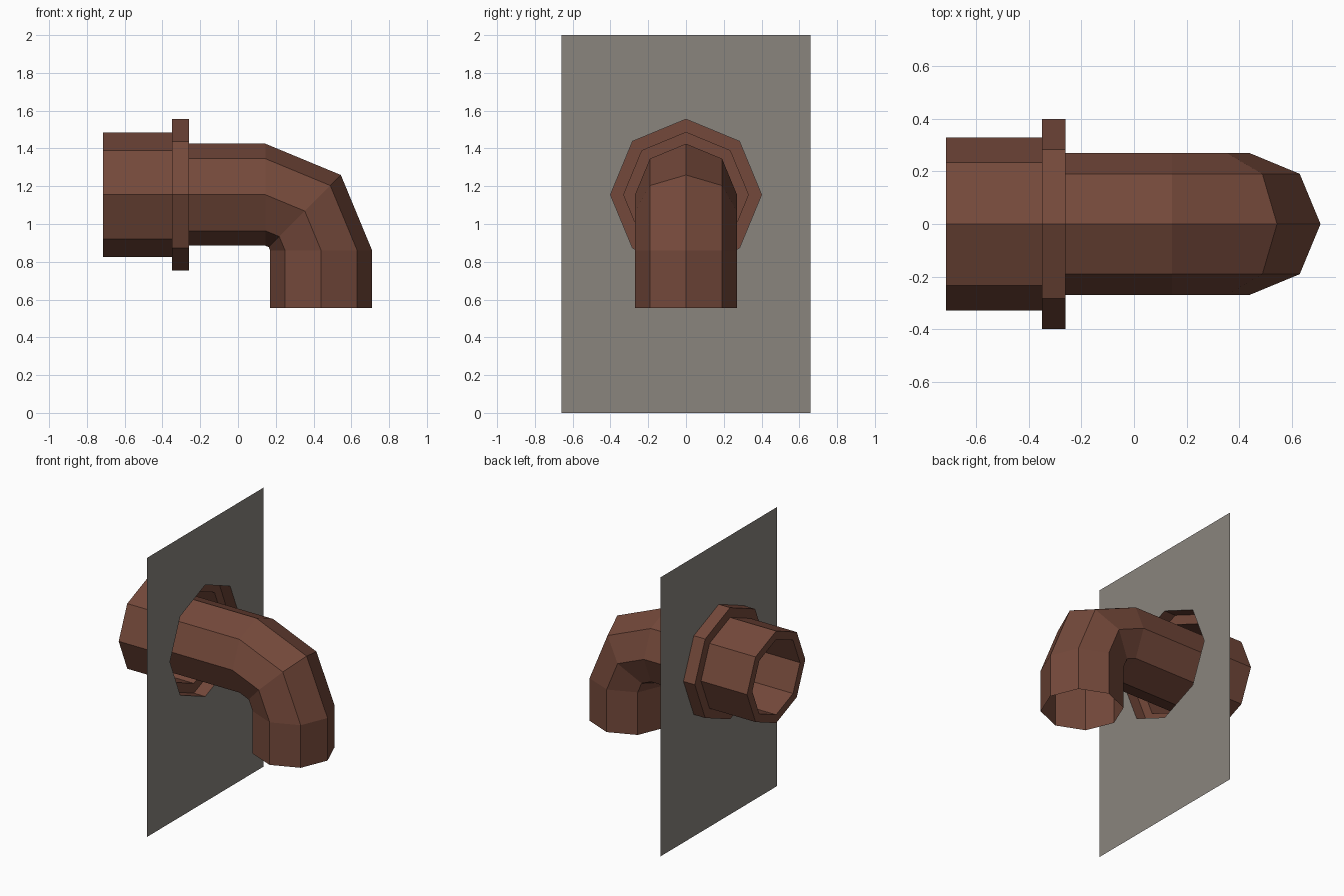
import bpy, math
from mathutils import Vector

if "Cube" in bpy.data.objects:
    bpy.data.objects.remove(bpy.data.objects["Cube"])

SIDES = 8
AXIS_Z = 1.155      # height of the horizontal pipe axis
WALL_X = -0.26      # plane of the wall panel


def material(name, rgb):
    m = bpy.data.materials.new(name)
    m.diffuse_color = (*rgb, 1.0)
    m.use_nodes = True
    m.node_tree.nodes["Principled BSDF"].inputs["Base Color"].default_value = m.diffuse_color
    return m


def make_object(name, verts, faces, mat):
    mesh = bpy.data.meshes.new(name)
    mesh.from_pydata(verts, [], faces)
    mesh.materials.append(mat)
    mesh.update()
    obj = bpy.data.objects.new(name, mesh)
    bpy.context.collection.objects.link(obj)
    return obj


def tube(name, rings, mat):
    """Skin eight-sided rings given as (x, z, downward turn angle, radius)."""
    verts, faces = [], []
    for x, z, turn, r in rings:
        up = Vector((math.sin(turn), 0, math.cos(turn)))
        for k in range(SIDES):
            a = 2 * math.pi * k / SIDES
            verts.append(Vector((x, 0, z)) + r * (math.cos(a) * up + math.sin(a) * Vector((0, 1, 0))))
    for i in range(len(rings) - 1):
        for k in range(SIDES):
            a, b = i * SIDES + k, i * SIDES + (k + 1) % SIDES
            faces.append((a, a + SIDES, b + SIDES, b))
    return make_object(name, verts, faces, mat)


rust = material("rust brown", (0.175, 0.066, 0.043))
concrete = material("concrete grey", (0.255, 0.232, 0.208))

# Open pipe: straight run, two-step elbow, then straight down
R, BEND = 0.27, 0.295
bx, bz = 0.145, AXIS_Z - BEND
path = [(-0.715, AXIS_Z, 0, R)]
for i in range(3):
    t = i * math.pi / 4
    path.append((bx + BEND * math.sin(t), bz + BEND * math.cos(t), t, R))
path.append((bx + BEND, 0.555, math.pi / 2, R))
tube("elbow_pipe", path, rust)

# Rear sleeve and flange: end lip, sleeve, step out, rim open at the wall
profile = [(-0.715, R), (-0.715, 0.33), (-0.35, 0.33), (-0.35, 0.40), (WALL_X, 0.40)]
tube("sleeve_and_flange", [(x, AXIS_Z, 0, r) for x, r in profile], rust)

# Thin wall panel with an octagonal hole, built as a half and mirrored
half = [(WALL_X, 0, 0), (WALL_X, 0.66, 0), (WALL_X, 0.66, 2), (WALL_X, 0, 2)]
for k in range(SIDES // 2 + 1):
    a = 2 * math.pi * k / SIDES
    half.append((WALL_X, 0.40 * math.sin(a), AXIS_Z + 0.40 * math.cos(a)))
panel = make_object("wall_panel", half, [tuple(range(len(half)))], concrete)
mirror = panel.modifiers.new("mirror", 'MIRROR')
mirror.use_axis = (False, True, False)
